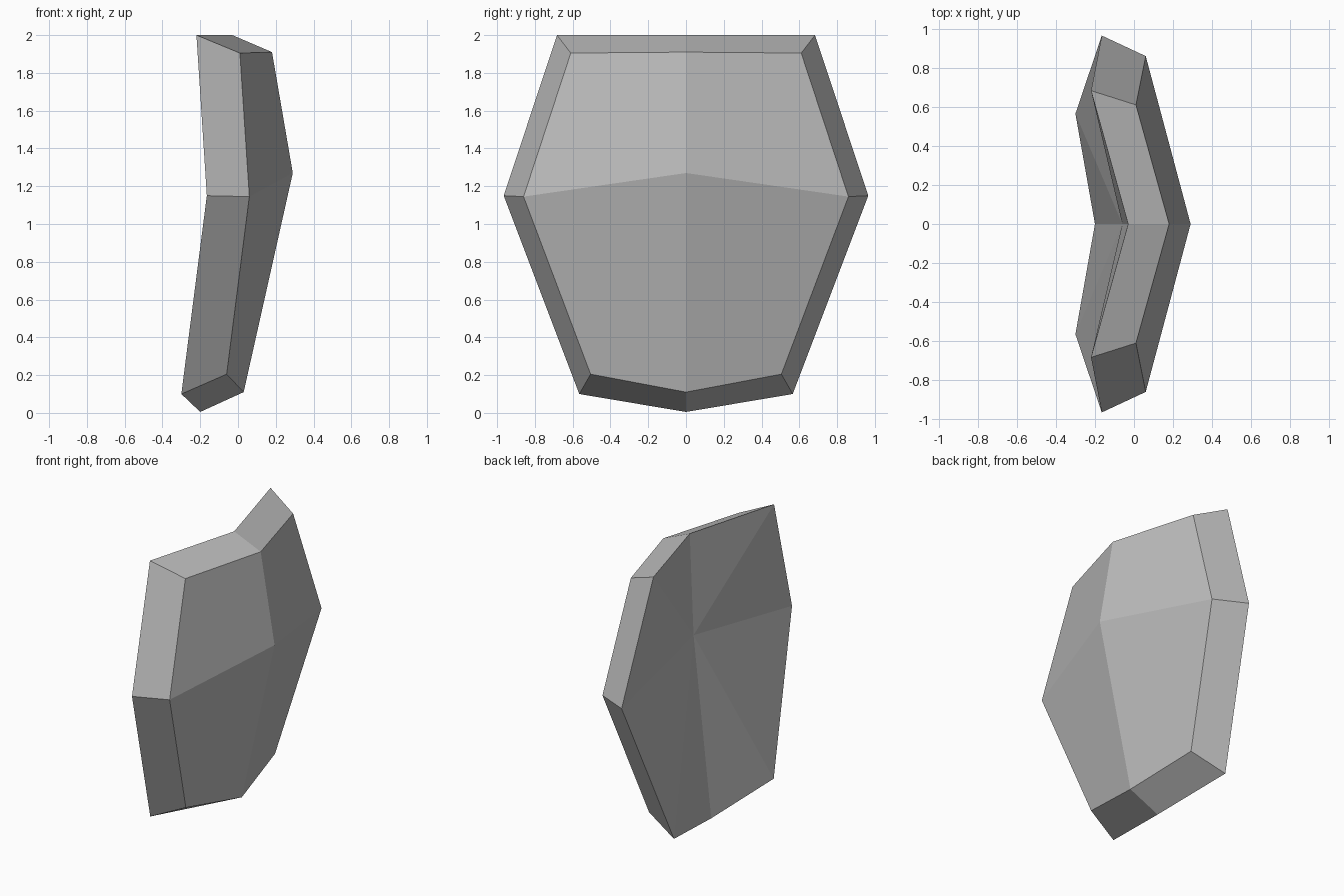
import bpy, bmesh

if "Cube" in bpy.data.objects:
    bpy.data.objects.remove(bpy.data.objects["Cube"])

# One matte grey for the whole plate
grey = bpy.data.materials.new("stone_grey")
grey.diffuse_color = (0.5, 0.5, 0.5, 1)
grey.use_nodes = True
grey.node_tree.nodes["Principled BSDF"].inputs["Base Color"].default_value = grey.diffuse_color

# Half outlines (x, y, z): top middle, top corner, side, bottom corner, bottom middle
OUTER = [(0.18, 0, 1.91), (0.01, 0.61, 1.905), (0.06, 0.86, 1.145),
         (-0.06, 0.505, 0.205), (0.03, 0, 0.11)]
INNER = [(-0.03, 0, 2.0), (-0.22, 0.683, 2.0), (-0.165, 0.965, 1.15),
         (-0.30, 0.565, 0.10), (-0.20, 0, 0.005)]

bm = bmesh.new()


def half_shell(side):
    """Build one half of the plate, side = 1 or -1 along y."""
    def ring(points):
        return [bm.verts.new((x, y * side, z)) for x, y, z in points]
    outer, inner = ring(OUTER), ring(INNER)
    ridge, hollow = ring([(0.29, 0, 1.27), (-0.06, 0, 1.28)])
    # raised outer face: upper and lower facets
    bm.faces.new((ridge, *outer[0:3]))
    bm.faces.new((ridge, *outer[2:5]))
    for i in range(4):
        # hollow inner face and bevelled rim
        bm.faces.new((hollow, inner[i + 1], inner[i]))
        bm.faces.new((outer[i], inner[i], inner[i + 1], outer[i + 1]))


half_shell(1)
half_shell(-1)
bmesh.ops.remove_doubles(bm, verts=bm.verts, dist=0.001)
bmesh.ops.recalc_face_normals(bm, faces=bm.faces)

mesh = bpy.data.meshes.new("armour_plate")
bm.to_mesh(mesh)
bm.free()
mesh.materials.append(grey)
plate = bpy.data.objects.new("armour_plate", mesh)
bpy.context.collection.objects.link(plate)
